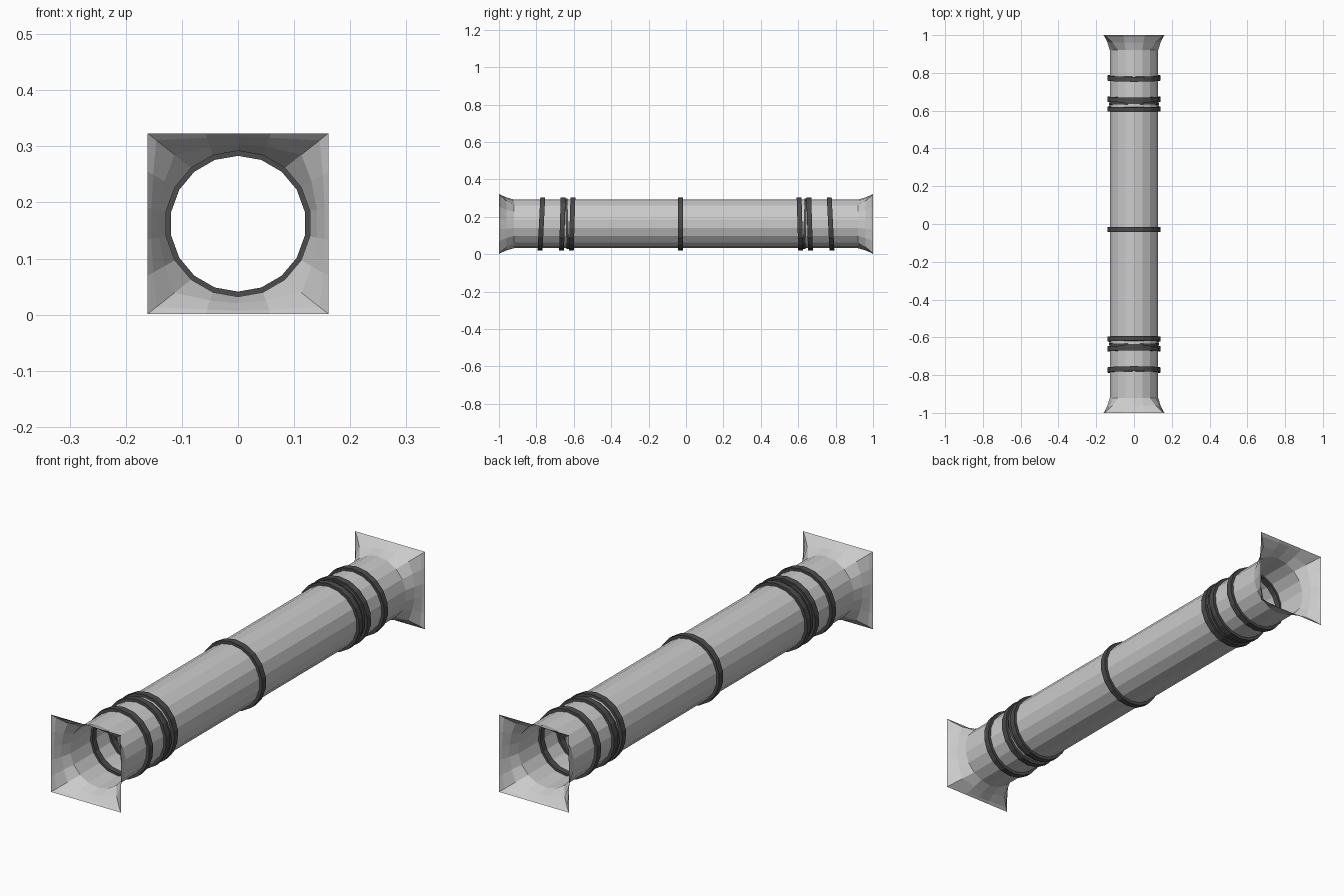
import bpy, bmesh
from math import sin, cos, pi

if "Cube" in bpy.data.objects:
    bpy.data.objects.remove(bpy.data.objects["Cube"])

SIDES = 18
ZC = 0.162      # height of the tube axis
R = 0.13        # tube radius
HALF = 0.161    # half width of the square mouths

ANGLES = [pi / 2 + 2 * pi * i / SIDES for i in range(SIDES)]

dark = bpy.data.materials.new("dark_rubber")
dark.diffuse_color = (0.07, 0.07, 0.07, 1)
dark.use_nodes = True
dark.node_tree.nodes["Principled BSDF"].inputs["Base Color"].default_value = dark.diffuse_color


def circle(y, r, lean=0.0):
    return [(r * cos(a), y + lean * r * sin(a), ZC + r * sin(a)) for a in ANGLES]


def square(y):
    # project the circle on a square; the points nearest the diagonals become corners
    pts = []
    for a in ANGLES:
        c, s = cos(a), sin(a)
        if abs(abs(c) - abs(s)) < 0.15:
            c, s = (1 if c > 0 else -1), (1 if s > 0 else -1)
        m = max(abs(c), abs(s))
        pts.append((HALF * c / m, y, ZC + HALF * s / m))
    return pts


def mix(a, b, t, y):
    return [(p[0] + (q[0] - p[0]) * t, y, p[2] + (q[2] - p[2]) * t) for p, q in zip(a, b)]


def loft(name, loops, closed=False, mat=None):
    bm = bmesh.new()
    rows = [[bm.verts.new(p) for p in loop] for loop in loops]
    pairs = list(zip(rows, rows[1:]))
    if closed:
        pairs.append((rows[-1], rows[0]))
    for a, b in pairs:
        for i in range(SIDES):
            j = (i + 1) % SIDES
            bm.faces.new((a[i], a[j], b[j], b[i]))
    bmesh.ops.recalc_face_normals(bm, faces=bm.faces)
    mesh = bpy.data.meshes.new(name)
    bm.to_mesh(mesh)
    bm.free()
    obj = bpy.data.objects.new(name, mesh)
    bpy.context.collection.objects.link(obj)
    if mat:
        mesh.materials.append(mat)
    return obj


def ring(name, y, width=0.026, outer=0.142, inner=0.121, lean=0.0):
    h = width / 2
    section = [(-h, inner), (-h, outer), (h, outer), (h, inner)]
    loft(name, [circle(y + dy, r, lean) for dy, r in section], True, dark)


# Main tube, open at both ends
loft("tube", [circle(-0.92, R), circle(0.92, R)])

# Flared mouths, round to square
for s, side in ((-1, "front"), (1, "back")):
    c, q = circle(s * 0.92, R), square(s)
    loft(side + "_flare", [c, mix(c, q, 0.38, s * 0.96), mix(c, q, 0.8, s * 0.99), q])

    # Clamp rings near each end, leaning slightly
    ring(side + "_outer_ring", s * 0.773, lean=-s * 0.05)
    ring(side + "_joint_ring_a", s * 0.661, lean=-s * 0.03)
    ring(side + "_joint_ring_b", s * 0.609, lean=-s * 0.03)
    # Thin recessed gasket between the two joint rings
    ring(side + "_joint_gasket", s * 0.636, width=0.014, outer=0.135, lean=s * 0.04)

# Middle ring
ring("middle_ring", -0.03)
